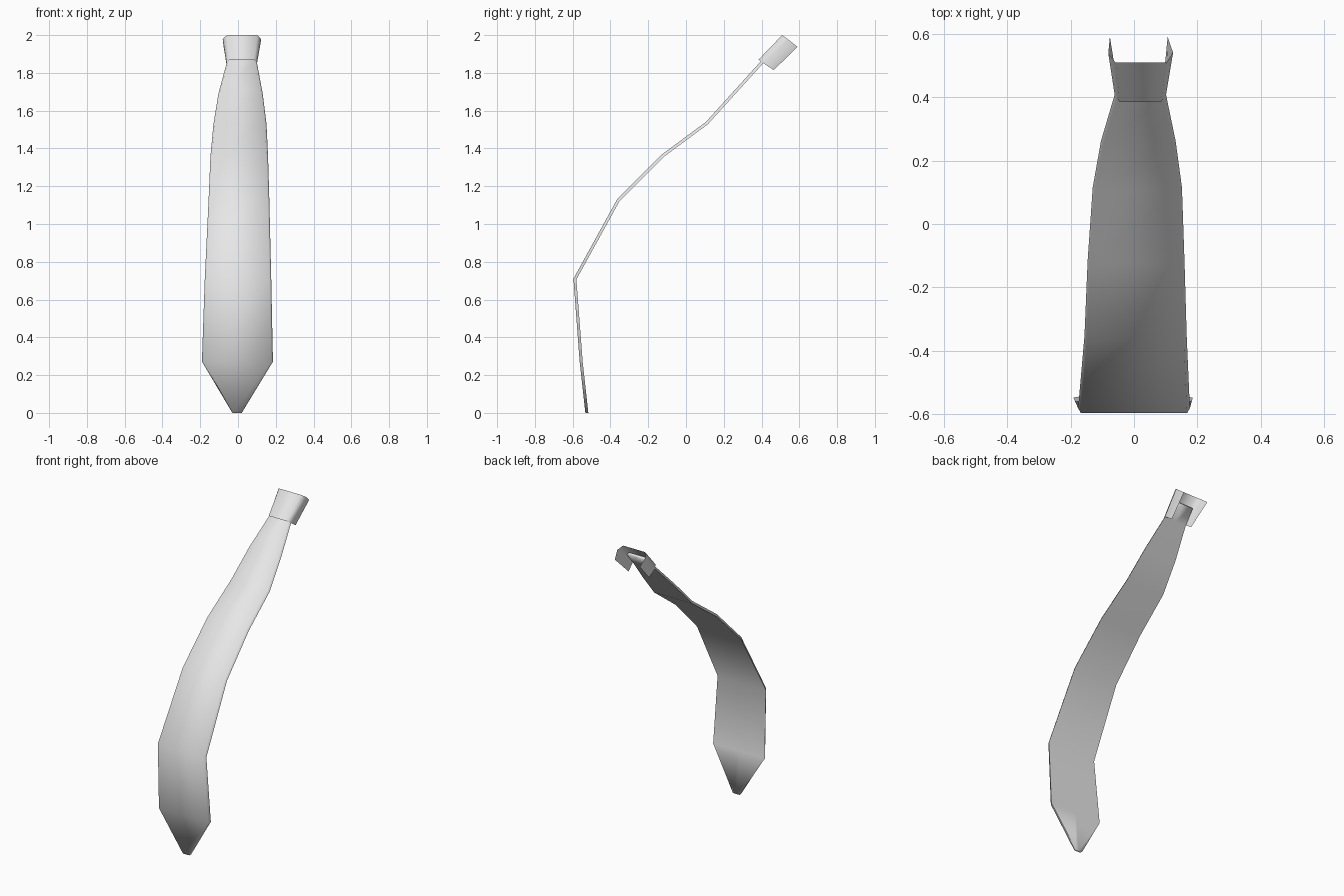
import bpy, bmesh
from mathutils import Vector

cube = bpy.data.objects.get("Cube")
if cube:
    bpy.data.objects.remove(cube)

# Plain grey cloth
cloth = bpy.data.materials.new("light_grey_cloth")
cloth.use_nodes = True
GREY = (0.8, 0.8, 0.8, 1)
cloth.diffuse_color = GREY
cloth.node_tree.nodes["Principled BSDF"].inputs["Base Color"].default_value = GREY


def finish(name, bm, angle):
    bmesh.ops.recalc_face_normals(bm, faces=bm.faces)
    mesh = bpy.data.meshes.new(name)
    bm.to_mesh(mesh)
    bm.free()
    mesh.materials.append(cloth)
    obj = bpy.data.objects.new(name, mesh)
    bpy.context.collection.objects.link(obj)
    mesh.shade_smooth()
    mesh.set_sharp_from_angle(angle=angle)
    return obj


# Blade: stations from tip to neck as (y, z, left x, right x)
STATIONS = [
    (-0.533, 0.00, -0.028, 0.018),
    (-0.563, 0.27, -0.182, 0.176),
    (-0.596, 0.71, -0.167, 0.167),
    (-0.365, 1.13, -0.147, 0.157),
    (-0.125, 1.37, -0.137, 0.150),
    (0.105, 1.54, -0.121, 0.142),
    (0.25, 1.70, -0.095, 0.122),
    (0.395, 1.86, -0.052, 0.092),
    (0.47, 1.945, -0.045, 0.085),
]
THICKNESS = 0.016
FLARE = 0.009

bm = bmesh.new()
rings = []
for i, (y, z, x0, x1) in enumerate(STATIONS):
    before, after = STATIONS[max(i - 1, 0)], STATIONS[min(i + 1, len(STATIONS) - 1)]
    along = Vector((0, after[0] - before[0], after[1] - before[1])).normalized()
    back = Vector((0, along.z, -along.y)) * THICKNESS
    if i == 0:
        back.z = 0
    front_l, front_r = Vector((x0, y, z)), Vector((x1, y, z))
    out = Vector((FLARE if i else 0.002, 0, 0))
    middle = (front_l + front_r) / 2 + back
    points = [front_l, front_r, front_r + back + out, middle, front_l + back - out]
    rings.append([bm.verts.new(p) for p in points])
for low, high in zip(rings, rings[1:]):
    for k in range(5):
        n = (k + 1) % 5
        bm.faces.new((low[k], low[n], high[n], high[k]))
bm.faces.new(rings[0])
bm.faces.new(rings[-1])
finish("tie_blade", bm, 1.75)

# Knot: open band wrapped around the neck, from lower to upper edge
LOWER = [(-0.056, 0.465, 1.815), (-0.061, 0.408, 1.852), (-0.045, 0.384, 1.87),
         (0.085, 0.384, 1.87), (0.101, 0.408, 1.852), (0.094, 0.465, 1.815)]
UPPER = [(-0.076, 0.59, 1.938), (-0.081, 0.537, 1.98), (-0.058, 0.509, 2.0),
         (0.102, 0.509, 2.0), (0.123, 0.54, 1.978), (0.106, 0.59, 1.938)]
bm = bmesh.new()
lower = [bm.verts.new(p) for p in LOWER]
upper = [bm.verts.new(p) for p in UPPER]
for k in range(5):
    bm.faces.new((lower[k], lower[k + 1], upper[k + 1], upper[k]))
finish("tie_knot", bm, 1.2)
